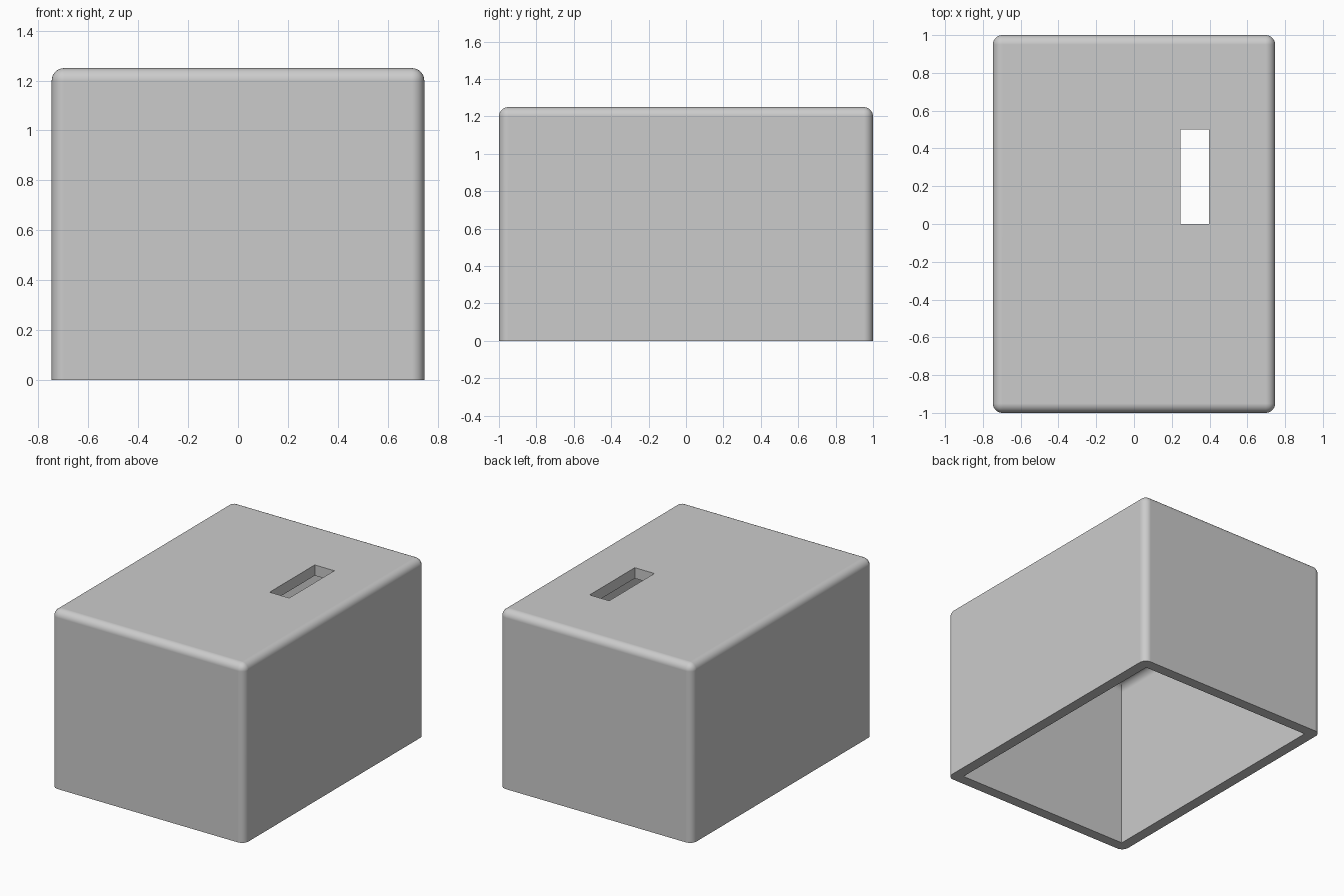
import bpy
import bmesh
from mathutils import Vector

cube = bpy.data.objects.get("Cube")
if cube:
    bpy.data.objects.remove(cube, do_unlink=True)

WIDTH, DEPTH, HEIGHT = 1.494, 2.0, 1.25
WALL = 0.075
FILLET = 0.05


def rounded_box(name, low, high, radius=0.0, round_edge=None):
    """Box between two corners, rounding the edges chosen by round_edge."""
    low, high = Vector(low), Vector(high)
    bm = bmesh.new()
    bmesh.ops.create_cube(bm, size=1)
    for v in bm.verts:
        v.co = (low + high) / 2 + v.co * (high - low)
    if radius:
        edges = [e for e in bm.edges if round_edge(e, low.z, high.z)]
        bmesh.ops.bevel(bm, geom=edges, offset=radius, offset_type='OFFSET',
                        segments=8, profile=0.5, affect='EDGES')
    bmesh.ops.recalc_face_normals(bm, faces=bm.faces)
    mesh = bpy.data.meshes.new(name)
    bm.to_mesh(mesh)
    bm.free()
    obj = bpy.data.objects.new(name, mesh)
    bpy.context.collection.objects.link(obj)
    return obj


def not_bottom(edge, bottom, top):
    return any(v.co.z > bottom + 0.01 for v in edge.verts)


def top_only(edge, bottom, top):
    return all(v.co.z > top - 0.01 for v in edge.verts)


# Outer shell with rounded top and corners
cover = rounded_box("box_cover", (-WIDTH / 2, -DEPTH / 2, 0),
                    (WIDTH / 2, DEPTH / 2, HEIGHT), FILLET, not_bottom)

# Open cavity underneath, rounded where the walls meet the ceiling
inner_x, inner_y = WIDTH / 2 - WALL, DEPTH / 2 - WALL
cavity = rounded_box("cavity_cutter", (-inner_x, -inner_y, -0.2),
                     (inner_x, inner_y, HEIGHT - WALL), FILLET, top_only)

# Rectangular slot through the top
slot = rounded_box("slot_cutter", (0.245, 0, HEIGHT - 0.3),
                   (0.397, 0.5, HEIGHT + 0.2))

bpy.ops.object.select_all(action='DESELECT')
bpy.context.view_layer.objects.active = cover
cover.select_set(True)
for cutter in (cavity, slot):
    cut = cover.modifiers.new(cutter.name, 'BOOLEAN')
    cut.operation = 'DIFFERENCE'
    cut.solver = 'EXACT'
    cut.object = cutter
    bpy.ops.object.modifier_apply(modifier=cut.name)
    bpy.data.objects.remove(cutter, do_unlink=True)

# Smooth fillets with flat walls
bpy.ops.object.shade_smooth_by_angle(angle=0.52)
normals = cover.modifiers.new("flat_walls", 'WEIGHTED_NORMAL')
normals.keep_sharp = True

# Single grey finish
grey = bpy.data.materials.new("light_grey")
grey.use_nodes = True
colour = (0.6, 0.6, 0.6, 1)
grey.diffuse_color = colour
grey.node_tree.nodes["Principled BSDF"].inputs["Base Color"].default_value = colour
cover.data.materials.clear()
cover.data.materials.append(grey)
for face in cover.data.polygons:
    face.material_index = 0
